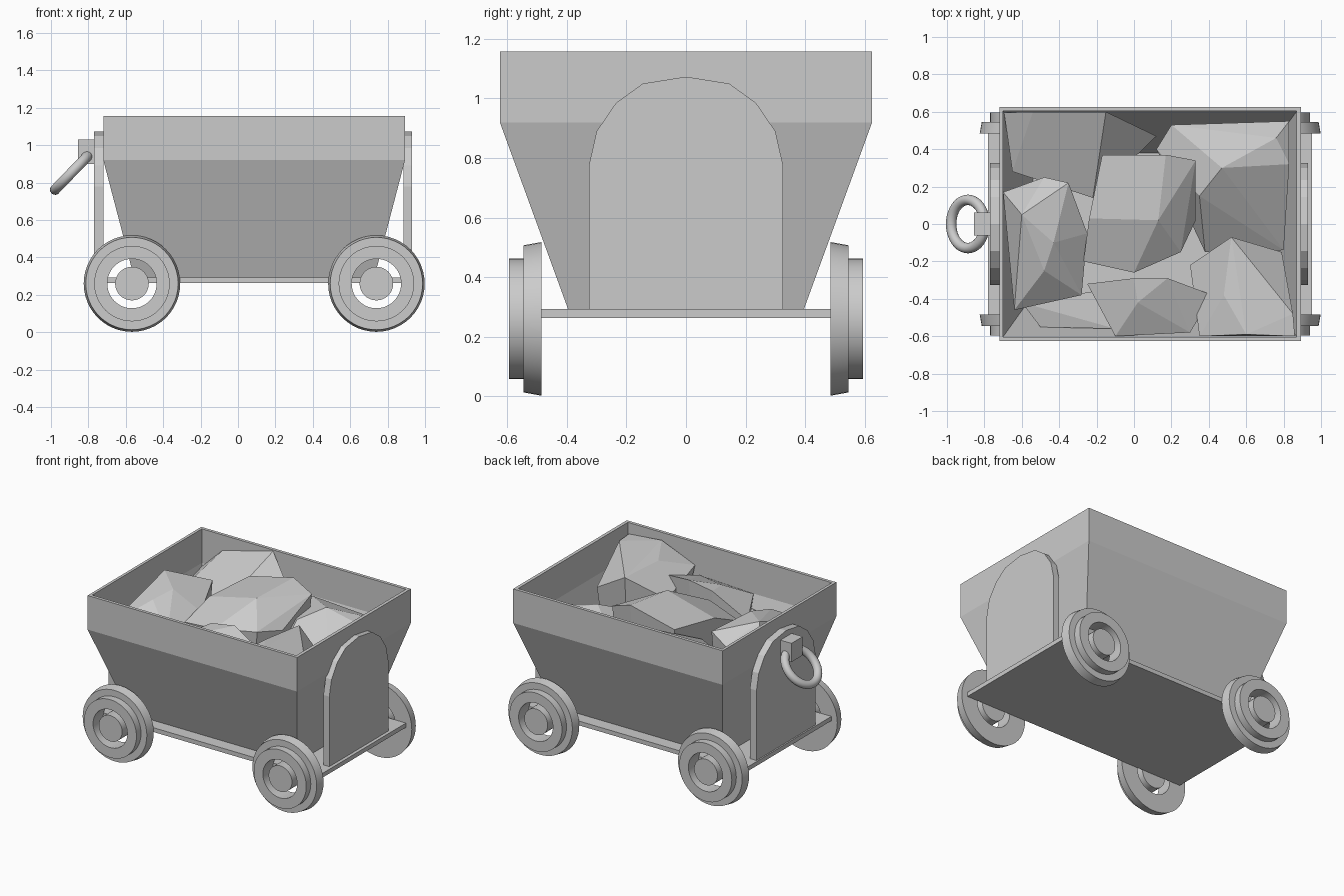
import bpy, bmesh, math
from mathutils import Vector

if "Cube" in bpy.data.objects:
    bpy.data.objects.remove(bpy.data.objects["Cube"])


def finish(name, bm, smooth=False):
    bmesh.ops.recalc_face_normals(bm, faces=bm.faces)
    me = bpy.data.meshes.new(name)
    bm.to_mesh(me)
    bm.free()
    ob = bpy.data.objects.new(name, me)
    bpy.context.collection.objects.link(ob)
    if smooth:
        bpy.ops.object.select_all(action='DESELECT')
        ob.select_set(True)
        bpy.context.view_layer.objects.active = ob
        bpy.ops.object.shade_smooth_by_angle(angle=math.radians(30))
    return ob


def loft(name, rings, closed=False, smooth=False):
    """Skin a list of equal-length point rings; cap the ends unless closed."""
    bm = bmesh.new()
    vs = [[bm.verts.new(p) for p in r] for r in rings]
    n = len(vs[0])
    pairs = list(zip(vs, vs[1:])) + ([(vs[-1], vs[0])] if closed else [])
    for a, b in pairs:
        for i in range(n):
            j = (i + 1) % n
            bm.faces.new((a[i], a[j], b[j], b[i]))
    if not closed:
        bm.faces.new(vs[0])
        bm.faces.new(vs[-1])
    return finish(name, bm, smooth)


def rect(x0, x1, hy, z):
    return [(x0, -hy, z), (x1, -hy, z), (x1, hy, z), (x0, hy, z)]


def circle(cx, y, cz, r, n=48):
    return [(cx + r * math.cos(2 * math.pi * i / n), y,
             cz + r * math.sin(2 * math.pi * i / n)) for i in range(n)]


# hollow tapered tub and flat chassis
loft("tub", [rect(-0.555, 0.728, 0.395, 0.29), rect(-0.72, 0.893, 0.625, 0.92),
             rect(-0.72, 0.893, 0.625, 1.157), rect(-0.70, 0.87, 0.603, 1.157),
             rect(-0.70, 0.87, 0.603, 0.92), rect(-0.54, 0.71, 0.38, 0.32)])
loft("chassis", [rect(-0.78, 0.953, 0.485, 0.263), rect(-0.78, 0.953, 0.485, 0.293)])

# arched end plates
half = [(0.325, 0.29), (0.325, 0.78), (0.30, 0.89), (0.235, 0.985), (0.145, 1.05)]
arch = half + [(0, 1.073)] + [(-y, z) for y, z in reversed(half)]
for name, x0, x1 in (("left_end_plate", -0.77, -0.72), ("right_end_plate", 0.885, 0.93)):
    loft(name, [[(x, y, z) for y, z in arch] for x in (x0, x1)])

# wheels: stepped rim with a separate hub in the open centre
RIM = [(0.132, 0.485), (0.258, 0.485), (0.247, 0.545),
       (0.202, 0.545), (0.202, 0.595), (0.132, 0.595)]
WZ = 0.26
for xn, x in (("left", -0.567), ("right", 0.74)):
    for yn, s in (("front", -1), ("back", 1)):
        loft(f"{yn}_{xn}_wheel", [circle(x, s * y, WZ, r) for r, y in RIM], True, True)
        loft(f"{yn}_{xn}_hub", [circle(x, s * y, WZ, 0.09, 32) for y in (0.485, 0.592)],
             False, True)

# pull ring and its block
loft("ring_block", [rect(-0.855, -0.765, 0.062, 0.90), rect(-0.855, -0.765, 0.062, 1.03)])
bpy.ops.mesh.primitive_torus_add(major_radius=0.129, minor_radius=0.028,
                                 major_segments=40, minor_segments=14,
                                 location=(-0.888, 0, 0.855),
                                 rotation=(0, math.radians(-46), 0))
bpy.context.object.name = "pull_ring"
bpy.ops.object.shade_smooth_by_angle(angle=math.radians(40))


def inside(x, y, z):
    """Keep a rock point within the sloping inner walls."""
    d = max(0, 0.92 - z)
    hy = 0.603 - d * 0.37
    return Vector((min(max(x, -0.70 + d * 0.265), 0.87 - d * 0.265),
                   min(max(y, -hy), hy), z))


def rock(name, pts, bottom=0.5):
    """Convex faceted rock: given top points plus a shrunken footprint below."""
    bm = bmesh.new()
    c = sum((Vector(p) for p in pts), Vector()) / len(pts)
    for x, y, z in pts:
        bm.verts.new(inside(x, y, z))
        bm.verts.new(inside(c.x + (x - c.x) * 0.85, c.y + (y - c.y) * 0.85, bottom))
    res = bmesh.ops.convex_hull(bm, input=bm.verts)
    junk = {g for g in res["geom_interior"] + res["geom_unused"]
            if isinstance(g, bmesh.types.BMVert)}
    bmesh.ops.delete(bm, geom=list(junk), context='VERTS')
    bmesh.ops.dissolve_limit(bm, angle_limit=math.radians(4),
                             verts=bm.verts, edges=bm.edges)
    finish(name, bm)


# load of rocks
rock("rock_centre", [(-0.17, 0.37, 1.06), (0.17, 0.37, 1.14), (0.33, 0.34, 1.08),
                     (0.13, 0.02, 1.12), (0.33, 0.02, 0.95), (0.0, -0.26, 0.98),
                     (-0.27, -0.20, 0.93), (-0.24, 0.03, 1.03), (0.25, -0.15, 0.98)])
rock("rock_back_left", [(-0.70, 0.60, 0.90), (-0.54, 0.60, 1.05), (-0.15, 0.60, 1.15),
                        (0.12, 0.47, 0.88), (-0.22, 0.14, 0.92), (-0.65, 0.28, 0.86)])
rock("rock_left", [(-0.70, 0.17, 0.93), (-0.60, 0.05, 1.11), (-0.48, 0.25, 0.98),
                   (-0.35, 0.22, 1.04), (-0.25, -0.05, 0.95), (-0.43, -0.10, 1.08),
                   (-0.28, -0.38, 0.90), (-0.64, -0.46, 0.93), (-0.48, -0.25, 1.05)])
rock("rock_back_right", [(0.12, 0.40, 0.92), (0.20, 0.53, 0.96), (0.76, 0.46, 0.97),
                         (0.83, 0.32, 0.95), (0.47, 0.30, 1.04), (0.35, 0.15, 0.98),
                         (0.80, -0.14, 0.74), (0.38, -0.15, 0.78), (0.83, 0.55, 0.88)])
rock("rock_front_right", [(0.30, -0.22, 0.92), (0.52, -0.07, 1.07), (0.79, -0.15, 0.90),
                          (0.85, -0.48, 1.08), (0.86, -0.60, 1.08), (0.60, -0.59, 1.11),
                          (0.35, -0.60, 1.0), (0.48, -0.38, 1.08)])
rock("rock_front", [(-0.25, -0.32, 0.88), (0.0, -0.29, 1.03), (0.18, -0.29, 1.06),
                    (0.42, -0.38, 1.0), (0.30, -0.58, 0.95), (-0.10, -0.60, 0.92),
                    (0.02, -0.42, 1.02)])
rock("rock_front_left", [(-0.60, -0.42, 0.80), (-0.15, -0.35, 0.84),
                         (-0.10, -0.56, 0.84), (-0.5, -0.56, 0.78)])
